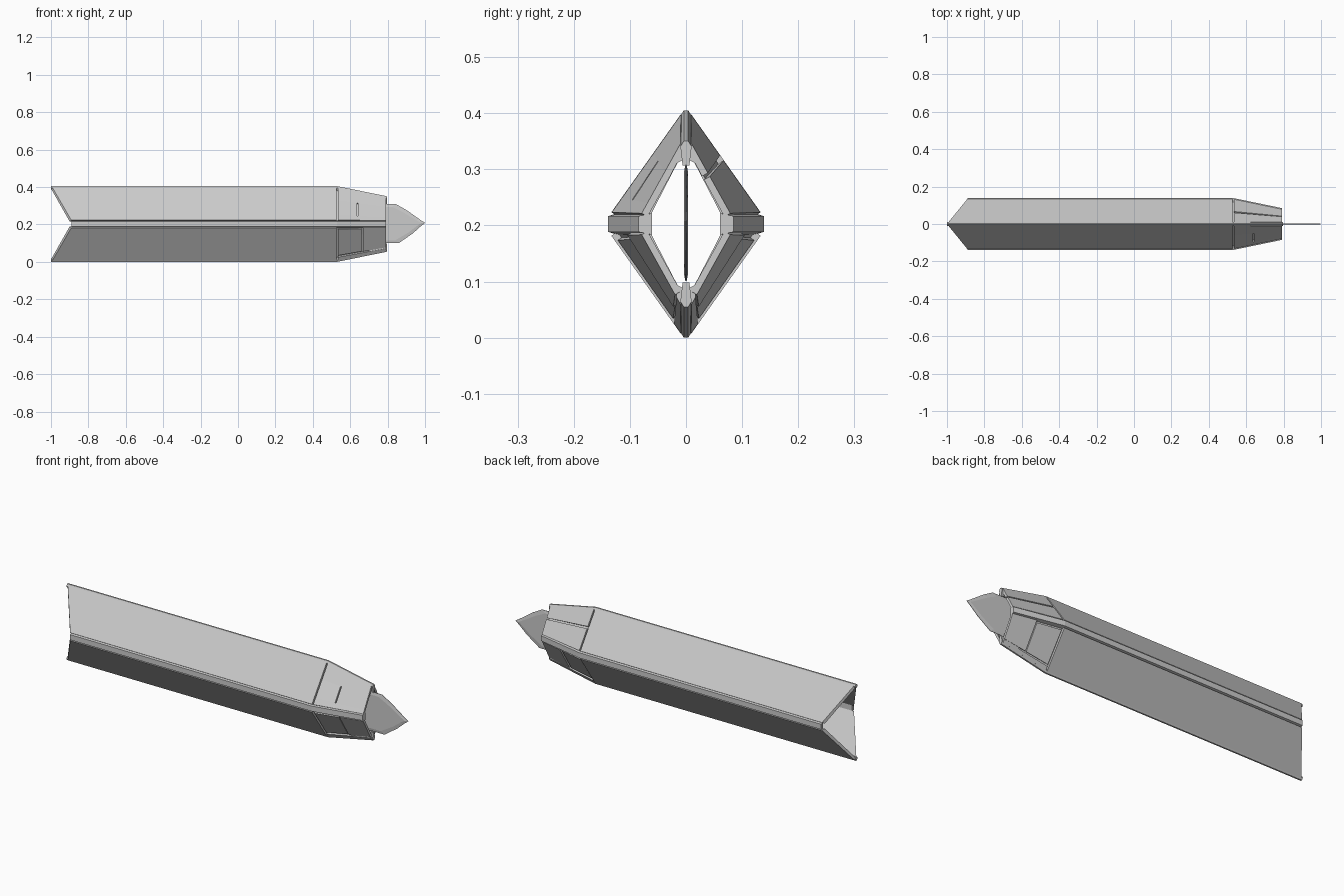
import bpy, bmesh
from mathutils import Vector

if "Cube" in bpy.data.objects:
    bpy.data.objects.remove(bpy.data.objects["Cube"])

ZC = 0.2025                      # height of the centre axis
TAIL, NECK, NOSE = -1.0, 0.53, 0.79


def make(name, verts, faces):
    me = bpy.data.meshes.new(name)
    me.from_pydata(verts, [], faces)
    bm = bmesh.new()
    bm.from_mesh(me)
    bmesh.ops.recalc_face_normals(bm, faces=bm.faces)
    bm.to_mesh(me)
    bm.free()
    ob = bpy.data.objects.new(name, me)
    bpy.context.collection.objects.link(ob)
    return ob


def loft(name, rings):
    """Closed solid through equal-length rings of (x, y, z)."""
    n = len(rings[0])
    verts = [(x, y, z + ZC) for r in rings for x, y, z in r]
    faces = [tuple(range(n)), tuple(range((len(rings) - 1) * n, len(rings) * n))]
    for k in range(len(rings) - 1):
        for i in range(n):
            j = (i + 1) % n
            faces.append((k * n + i, k * n + j, (k + 1) * n + j, (k + 1) * n + i))
    return make(name, verts, faces)


def tail_x(y):
    return TAIL + 0.11 * min(abs(y) / 0.135, 1)


def wall(x, t0=0.0, t1=1.0, d0=0.0, d1=0.013):
    """Wall section at x, from fraction t0 (ridge) to t1 (side), between depths d0 and d1."""
    f = max(0, min(1, (x - NECK) / (NOSE - NECK)))
    a = Vector((0.009, 0.196)).lerp(Vector((0.010, 0.143)), f)
    b = Vector((0.133, 0.021)).lerp(Vector((0.079, 0.019)), f)
    e = (b - a).normalized()
    n = Vector((-e.y, e.x))
    pts = [a.lerp(b, t0) - n * d0, a.lerp(b, t1) - n * d0,
           a.lerp(b, t1) - n * d1, a.lerp(b, t0) - n * d1]
    return [(max(p.x, 0.001), max(p.y, 0.001)) for p in pts]


def panel(name, sy, sz, x0, x1, *spec):
    xs = [x0, x1]
    rings = [[(tail_x(y) if x == TAIL else x, y * sy, z * sz)
              for y, z in wall(x, *spec)] for x in xs]
    return loft(name, rings)


# Four long hull walls and the thin liner under the nose plates
for sy in (1, -1):
    for sz in (1, -1):
        tag = ("back" if sy > 0 else "front") + ("_upper" if sz > 0 else "_lower")
        panel("hull_wall_" + tag, sy, sz, TAIL, NECK - 0.003)
        panel("nose_liner_" + tag, sy, sz, NECK - 0.02, NOSE - 0.008, 0.0, 1.0, 0.010, 0.017)

# Nose armour plates, split differently in each quarter: (x0, x1, t0, t1, depth)
G = 0.004
plates = {
    (1, 1): [(NECK + G, NOSE, 0.0, 0.42, 0), (NECK + G, NOSE, 0.47, 1.0, 0)],
    (-1, 1): [(NECK + G, NOSE, 0.0, 0.40, 0), (NECK + G, 0.636, 0.40, 0.85, 0),
              (0.642, NOSE, 0.40, 0.85, 0), (NECK + G, NOSE, 0.85, 1.0, 0)],
    (-1, -1): [(NECK + G, 0.66, 0.14, 0.94, 0.004), (0.667, NOSE, 0.14, 1.0, 0),
               (NECK + G, NOSE, 0.0, 0.10, 0)],
    (1, -1): [(NECK + G, 0.66, 0.14, 0.94, 0.004), (0.667, NOSE, 0.14, 1.0, 0),
              (NECK + G, NOSE, 0.0, 0.10, 0)],
}
for (sy, sz), rows in plates.items():
    for i, (x0, x1, t0, t1, d) in enumerate(rows):
        panel(f"nose_plate_{sy}_{sz}_{i}", sy, sz, x0, x1, t0, t1, d, 0.012)

# Side rails along the widest edges
for sy in (1, -1):
    rings = []
    for x, o, i in ((tail_x(0.14), 0.139, 0.122), (NECK, 0.139, 0.118), (NOSE, 0.085, 0.061)):
        rings.append([(x, o * sy, 0.014), (x, o * sy, -0.014),
                      (x, i * sy, -0.019), (x, i * sy, 0.019)])
    loft("side_rail_" + ("back" if sy > 0 else "front"), rings)

# Top and bottom keel rails
for sz in (1, -1):
    rings = []
    for x, o, i in ((TAIL, 0.2025, 0.184), (NECK, 0.2025, 0.178), (0.797, 0.148, 0.104)):
        sec = [(0.004, o), (0.010, o - 0.010), (0.006, i), (-0.006, i), (-0.010, o - 0.010), (-0.004, o)]
        rings.append([(x, y, z * sz) for y, z in sec])
    loft("keel_rail_" + ("top" if sz > 0 else "bottom"), rings)

# Clips holding the keel rails at the nose mouth
for sy in (1, -1):
    for sz in (1, -1):
        rings = [[(x, y * sy, z * sz) for y, z in
                  ((0.006, h), (0.017, h - 0.012), (0.017, h - 0.034), (0.006, h - 0.028))]
                 for x, h in ((0.70, 0.160), (NOSE - 0.002, 0.142))]
        loft(f"rail_clip_{sy}_{sz}", rings)

# Blade on the centre plane, with a bevelled edge
outline = [(0.53, 0.106), (0.845, 0.106), (0.90, 0.075), (0.975, 0.022), (1.0, 0.006),
           (0.975, -0.014), (0.935, -0.050), (0.86, -0.102), (0.53, -0.102)]
core = [(x - 0.02 if x > 0.6 else x, z * 0.86) for x, z in outline]
loft("blade", [[(x, y, z) for x, z in prof] for y, prof in
               ((-0.004, core), (-0.001, outline), (0.001, outline), (0.004, core))])
